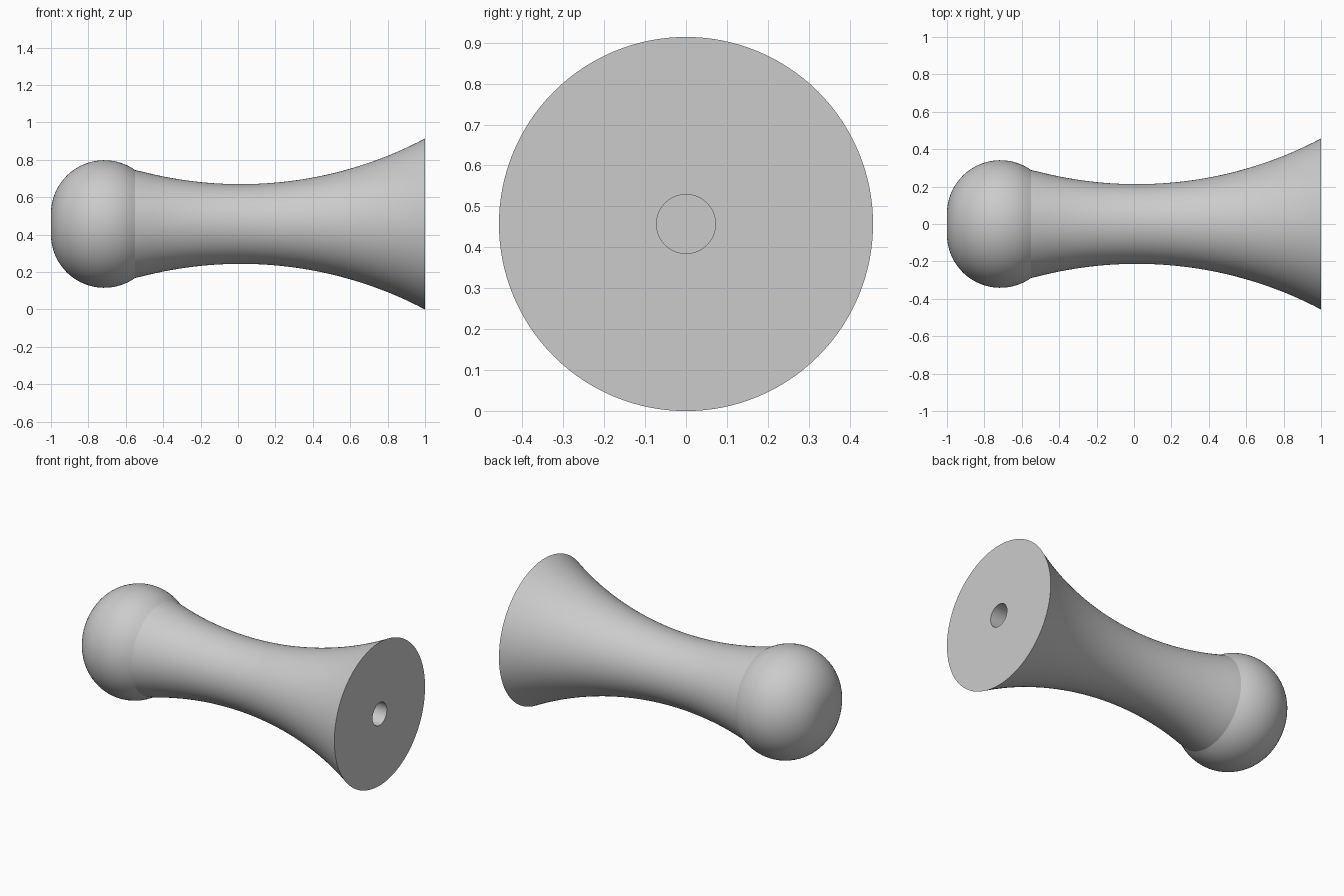
import bpy, bmesh
from math import sin, cos, pi, radians, sqrt, asin

if "Cube" in bpy.data.objects:
    bpy.data.objects.remove(bpy.data.objects["Cube"])

AXIS_Z = 0.457      # height of the horizontal turning axis
SEGMENTS = 128

grey = bpy.data.materials.new("light grey")
grey.use_nodes = True
colour = (0.6, 0.6, 0.6, 1)
grey.diffuse_color = colour
grey.node_tree.nodes["Principled BSDF"].inputs["Base Color"].default_value = colour

# Rounded knob: a small flat end blending into a generous round
FLAT, ROUND, JOIN = 0.056, 0.285, -0.55
centre = -1 + ROUND
last = pi / 2 + asin((JOIN - centre) / ROUND)
profile = [(-1, 0)]
for i in range(25):
    a = last * i / 24
    profile.append((centre - ROUND * cos(a), FLAT + ROUND * sin(a)))

# Waisted shaft: a single shallow arc flaring to the base
WAIST_X, WAIST_R, ARC = 0.015, 0.213, 2.11
for i in range(1, 41):
    x = JOIN + (1 - JOIN) * i / 40
    profile.append((x, WAIST_R + ARC - sqrt(ARC ** 2 - (x - WAIST_X) ** 2)))

# Flat base with a blind screw hole
HOLE_R, HOLE_END = 0.072, 0.4
profile += [(1, HOLE_R), (HOLE_END, HOLE_R), (HOLE_END, 0)]

# Turn the profile around the axis
bm = bmesh.new()
verts = [bm.verts.new((x, 0, AXIS_Z + r)) for x, r in profile]
edges = [bm.edges.new(pair) for pair in zip(verts, verts[1:])]
bmesh.ops.spin(bm, geom=verts + edges, cent=(0, 0, AXIS_Z), axis=(1, 0, 0),
               angle=2 * pi, steps=SEGMENTS, use_duplicate=False)
bmesh.ops.remove_doubles(bm, verts=bm.verts, dist=0.0001)
bmesh.ops.recalc_face_normals(bm, faces=bm.faces)

mesh = bpy.data.meshes.new("turned_knob")
bm.to_mesh(mesh)
bm.free()
mesh.materials.append(grey)
knob = bpy.data.objects.new("turned_knob", mesh)
bpy.context.collection.objects.link(knob)

# Smooth shading with crisp rim, hole and knob seam
bpy.context.view_layer.objects.active = knob
knob.select_set(True)
bpy.ops.object.shade_smooth_by_angle(angle=radians(15))
